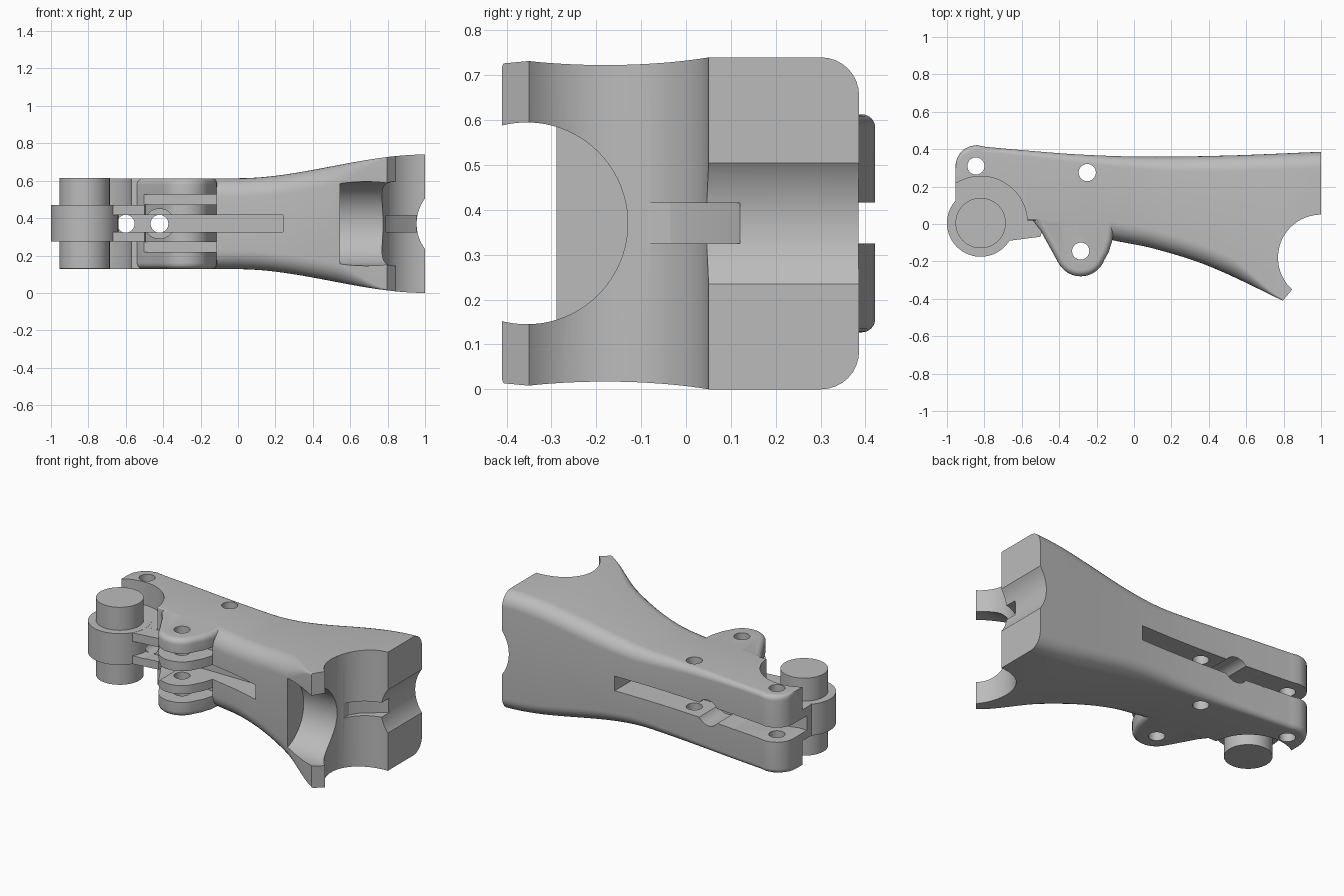
import bpy, bmesh, math
from mathutils import Matrix, Vector

cube = bpy.data.objects.get("Cube")
if cube:
    bpy.data.objects.remove(cube)

MID = 0.37
PIN = (-0.82, 0.005)

grey = bpy.data.materials.new("plain grey")
grey.use_nodes = True
grey.diffuse_color = (0.5, 0.5, 0.5, 1)
grey.node_tree.nodes["Principled BSDF"].inputs["Base Color"].default_value = (0.5, 0.5, 0.5, 1)


def finish(bm, name):
    bmesh.ops.recalc_face_normals(bm, faces=bm.faces)
    mesh = bpy.data.meshes.new(name)
    bm.to_mesh(mesh)
    bm.free()
    obj = bpy.data.objects.new(name, mesh)
    bpy.context.collection.objects.link(obj)
    mesh.materials.append(grey)
    return obj


def prism(name, outline, z0, z1):
    bm = bmesh.new()
    face = bm.faces.new([bm.verts.new((x, y, z0)) for x, y in outline])
    top = bmesh.ops.extrude_face_region(bm, geom=[face])["geom"]
    bmesh.ops.translate(bm, vec=(0, 0, z1 - z0), verts=[v for v in top if isinstance(v, bmesh.types.BMVert)])
    return finish(bm, name)


def box(name, x0, x1, y0, y1, z0, z1):
    return prism(name, [(x0, y0), (x1, y0), (x1, y1), (x0, y1)], z0, z1)


def rod(name, start, end, radius, sides=64):
    a, b = Vector(start), Vector(end)
    turn = (b - a).to_track_quat("Z", "Y").to_matrix().to_4x4()
    bm = bmesh.new()
    bmesh.ops.create_cone(bm, cap_ends=True, segments=sides, radius1=radius, radius2=radius,
                          depth=(b - a).length, matrix=Matrix.Translation((a + b) / 2) @ turn)
    return finish(bm, name)


def apply(obj, mod):
    bpy.context.view_layer.objects.active = obj
    bpy.ops.object.modifier_apply(modifier=mod.name)


def combine(target, tool, operation):
    mod = target.modifiers.new("combine", "BOOLEAN")
    mod.operation, mod.solver, mod.object = operation, "EXACT", tool
    apply(target, mod)
    bpy.data.objects.remove(tool)


def ramp(x, a, b):
    t = min(max((x - a) / (b - a), 0), 1)
    return t * t * (3 - 2 * t)


def follow(points, x):
    # Smooth interpolation through a few profile points
    n = len(points)
    i = max(0, min(n - 2, sum(p[0] <= x for p in points) - 1))

    def slope(k):
        p, q = points[max(k - 1, 0)], points[min(k + 1, n - 1)]
        return (q[1] - p[1]) / (q[0] - p[0])
    (xa, ya), (xb, yb) = points[i], points[i + 1]
    w = xb - xa
    t = (x - xa) / w
    return ((1 + 2 * t) * (1 - t) ** 2 * ya + t * (1 - t) ** 2 * w * slope(i)
            + t * t * (3 - 2 * t) * yb + t * t * (t - 1) * w * slope(i + 1))


BACK = [(-0.84, 0.417), (-0.6, 0.395), (-0.3, 0.372), (0.05, 0.36), (0.5, 0.366), (1, 0.386)]
FRONT = [(-0.52, 0.02), (-0.12, -0.085), (0.1, -0.13), (0.4, -0.225), (0.8, -0.412), (1, -0.51)]


def section(x):
    # Rounded rectangle whose size and corner radii change along the body
    half = 0.243 + 0.127 * ramp(x, 0, 1)
    back = follow(BACK, x) if x > -0.84 else 0.307 + math.sqrt(max(0, 0.0132 - (x + 0.84) ** 2))
    front = follow(FRONT, x) if x > -0.52 else 0.02
    rb = 0.03 + 0.055 * ramp(x, -0.7, 0.5)
    rf = 0.008 + 0.092 * ramp(x, -0.5, -0.1) * (1 - ramp(x, 0.5, 0.8))
    corners = [(back - rb, half - rb, rb, 0), (front + rf, half - rf, rf, 90),
               (front + rf, rf - half, rf, 180), (back - rb, rb - half, rb, 270)]
    return [(x, cy + r * math.cos(math.radians(a + s * 11.25)), MID + cz + r * math.sin(math.radians(a + s * 11.25)))
            for cy, cz, r, a in corners for s in range(9)]


# Main body lofted along x
stations = [-0.9549, -0.952, -0.945, -0.93, -0.91, -0.88] + [-0.84 + 1.84 * i / 46 for i in range(47)]
bm = bmesh.new()
rings = [[bm.verts.new(p) for p in section(x)] for x in stations]
for r0, r1 in zip(rings, rings[1:]):
    for i in range(len(r0)):
        j = (i + 1) % len(r0)
        bm.faces.new((r0[i], r0[j], r1[j], r1[i]))
bm.faces.new(rings[0])
bm.faces.new(rings[-1])
body = finish(bm, "clamp_body")

# Pocket around the pin, leaving the middle plate
for z0, z1 in ((-0.1, 0.275), (0.47, 0.9)):
    combine(body, rod("pocket", (*PIN, z0), (*PIN, z1), 0.25, 96), "DIFFERENCE")

# Front lug with rounded rim, and the short arm joining the ring
tip = [(-0.285 + 0.135 * math.cos(math.radians(a)), -0.145 + 0.135 * math.sin(math.radians(a)))
       for a in range(210, 345, 10)]
lug = prism("lug", [(-0.56, 0.06), (-0.535, 0.01), (-0.5, -0.035)] + tip +
            [(-0.135, -0.15), (-0.115, -0.085), (-0.1, 0.06)], MID - 0.2425, MID + 0.2425)
mod = lug.modifiers.new("rim", "BEVEL")
mod.width, mod.segments, mod.limit_method, mod.angle_limit = 0.035, 5, "ANGLE", math.radians(60)
apply(lug, mod)
combine(body, lug, "UNION")
arm = prism("arm", [(-0.8, -0.1), (-0.67, -0.09), (-0.5, -0.068), (-0.45, 0.1), (-0.8, 0.1)], 0.2752, 0.4698)
combine(body, arm, "UNION")

# Slots: back, front and the two thin lug slots
cuts = [box("back_slot", -1.1, 0.24, 0.17, 0.6, 0.325, 0.416),
        box("front_slot", -0.7, 0.24, -0.5, 0.0, 0.3255, 0.4155),
        box("lug_slot_low", -0.56, -0.115, -0.5, -0.03, 0.22, 0.272),
        box("lug_slot_high", -0.56, -0.115, -0.5, -0.03, 0.473, 0.525)]

# Upright screw holes
for x, y in ((-0.845, 0.31), (-0.25, 0.275), (-0.285, -0.145)):
    cuts.append(rod("screw_hole", (x, y, -0.2), (x, y, 1), 0.046, 32))

# Cross bolt holes with counterbores
for x in (-0.6, -0.42):
    cuts.append(rod("bolt_hole", (x, -0.7, MID), (x, 0.7, MID), 0.0475, 32))
cuts.append(rod("counterbore_front", (-0.42, -0.7, MID), (-0.42, -0.02, MID), 0.08, 32))
cuts.append(rod("counterbore_back", (-0.42, 0.19, MID), (-0.42, 0.7, MID), 0.08, 32))

# Tube seats at the wide end, in all three directions
cuts += [rod("upright_seat", (1, -0.18, -0.2), (1, -0.18, 1), 0.23, 96),
         rod("end_seat", (1.18, -0.7, MID), (1.18, 0.7, MID), 0.225, 96),
         rod("front_seat", (0.545, -0.355, MID), (1.3, -0.355, MID), 0.225, 96),
         prism("tip_trim", [(0.775, -0.434), (1.1, -0.05), (1.1, -0.8), (0.775, -0.8)], -0.2, 1),
         prism("strap_notch", [(0.79, -0.09), (0.79, -0.035), (0.83, 0.025), (0.955, 0.12),
                               (1.1, 0.12), (1.1, -0.2), (0.85, -0.2)], 0.325, 0.415)]
for cut in cuts:
    combine(body, cut, "DIFFERENCE")

# Pivot ring and pin
ring = rod("pivot_ring", (*PIN, 0.2745), (*PIN, 0.4705), 0.18, 96)
pin = rod("pivot_pin", (*PIN, 0.13), (*PIN, 0.614), 0.1345, 96)

for obj in (body, ring, pin):
    bpy.ops.object.select_all(action="DESELECT")
    obj.select_set(True)
    bpy.context.view_layer.objects.active = obj
    bpy.ops.object.shade_smooth_by_angle(angle=math.radians(30))
